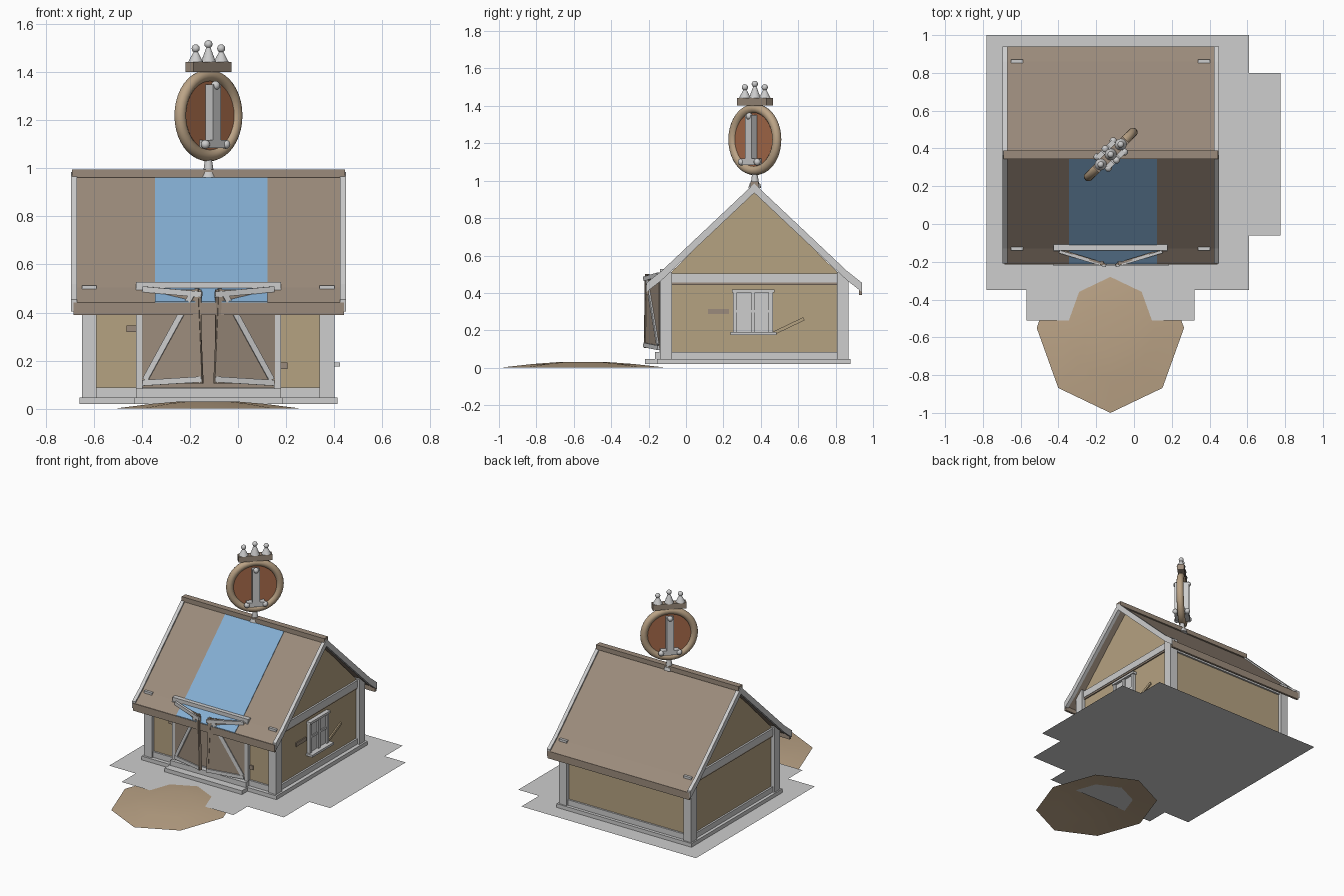
import bpy, bmesh, math
from mathutils import Vector, Matrix

if "Cube" in bpy.data.objects:
    bpy.data.objects.remove(bpy.data.objects["Cube"])


def material(name, rgb):
    m = bpy.data.materials.new(name)
    m.use_nodes = True
    m.diffuse_color = (*rgb, 1)
    m.node_tree.nodes["Principled BSDF"].inputs["Base Color"].default_value = (*rgb, 1)
    return m


GREY = material("pale grey", (.61, .61, .61))
BROWN = material("roof brown", (.33, .26, .2))
TAN = material("wall tan", (.46, .36, .22))
BLUE = material("sky blue", (.23, .42, .64))
SAND = material("sandy brown", (.5, .37, .24))
COPPER = material("copper", (.4, .15, .07))


def finish(name, bm, mat, smooth=False, matrix=None):
    bmesh.ops.recalc_face_normals(bm, faces=bm.faces)
    me = bpy.data.meshes.new(name)
    bm.to_mesh(me)
    bm.free()
    me.materials.append(mat)
    ob = bpy.data.objects.new(name, me)
    bpy.context.collection.objects.link(ob)
    if matrix:
        ob.matrix_world = matrix
    if smooth:
        bpy.context.view_layer.objects.active = ob
        ob.select_set(True)
        bpy.ops.object.shade_smooth_by_angle(angle=math.radians(40))
        ob.select_set(False)
    return ob


def box(name, x, y, z, mat, matrix=None):
    bm = bmesh.new()
    bmesh.ops.create_cube(bm, size=1)
    for v in bm.verts:
        v.co = [(a + b) / 2 + c * (b - a) for (a, b), c in zip((x, y, z), v.co)]
    return finish(name, bm, mat, False, matrix)


def prism(name, profile, x0, x1, mat):
    """Extrude a (y, z) outline along x."""
    bm = bmesh.new()
    f = bm.faces.new([bm.verts.new((x0, y, z)) for y, z in profile])
    r = bmesh.ops.extrude_face_region(bm, geom=[f])
    for v in r["geom"]:
        if isinstance(v, bmesh.types.BMVert):
            v.co.x = x1
    return finish(name, bm, mat)


def bar(name, p, q, height, depth, mat):
    """Box running from p to q; depth is horizontal."""
    p, q = Vector(p), Vector(q)
    d = (q - p).normalized()
    side = Vector((0, 0, 1)).cross(d).normalized()
    up = d.cross(side)
    m = Matrix((d, side, up)).transposed().to_4x4()
    m.translation = (p + q) / 2
    h = (q - p).length / 2
    return box(name, (-h, h), (-depth / 2, depth / 2), (-height / 2, height / 2), mat, m)


def cone(name, r1, r2, z0, z1, mat, matrix, u=0, n=16):
    bm = bmesh.new()
    bmesh.ops.create_cone(bm, cap_ends=True, segments=n, radius1=r1, radius2=r2, depth=z1 - z0)
    return finish(name, bm, mat, True, matrix @ Matrix.Translation((u, 0, (z0 + z1) / 2)))


def ball(name, r, loc, matrix):
    bm = bmesh.new()
    bmesh.ops.create_uvsphere(bm, u_segments=14, v_segments=8, radius=r)
    return finish(name, bm, GREY, True, matrix @ Matrix.Translation(loc))


# Paved ground
bm = bmesh.new()
outline = [(-.78, -.35), (-.57, -.35), (-.57, -.51), (.32, -.51), (.32, -.35), (.61, -.35),
           (.61, -.06), (.775, -.06), (.775, .8), (.61, .8), (.61, 1), (-.78, 1)]
bm.faces.new([bm.verts.new((x, y, .02)) for x, y in outline])
finish("paving", bm, GREY)

# Low dirt mound, octagonal
bm = bmesh.new()
rings = []
for r, z in ((.3, .03), (.6, .02), (1, 0)):
    rings.append([bm.verts.new((-.125 + .39 * r * math.sin(i * math.pi / 4),
                                -.55 - .45 * r * math.cos(i * math.pi / 4), z)) for i in range(8)])
top = bm.verts.new((-.125, -.55, .027))
for i in range(8):
    j = (i + 1) % 8
    bm.faces.new((top, rings[0][i], rings[0][j]))
    for a, b in zip(rings, rings[1:]):
        bm.faces.new((a[i], b[i], b[j], a[j]))
finish("dirt_mound", bm, SAND, True)

# Foundation and entrance steps
box("foundation", (-.66, .415), (-.155, .88), (.02, .047), GREY)
box("lower_step", (-.43, .185), (-.22, -.1), (.02, .047), GREY)
box("upper_step", (-.425, .178), (-.165, -.1), (.046, .083), GREY)

# House body with gables
prism("walls", [(-.115, .046), (.845, .046), (.845, .475), (.365, .95), (-.115, .475)],
      -.625, .375, TAN)

# Corner posts, sills and tie beams
for x in (-.65, .34):
    for y in (-.14, .806):
        box("corner_post", (x, x + .062), (y, y + .064), (.046, .513), GREY)
for x in (-.638, .362):
    box("side_sill", (x, x + .026), (-.1, .83), (.046, .085), GREY)
    box("side_beam", (x, x + .026), (-.1, .83), (.455, .505), GREY)
    box("side_beam_trim", (x + .004, x + .022), (-.1, .83), (.443, .455), BROWN)
for y in (-.128, .832):
    box("end_sill", (-.62, .37), (y, y + .026), (.046, .087), GREY)
    box("end_beam", (-.62, .37), (y, y + .026), (.43, .47), GREY)


# Roof with flared eaves
def roof_outline(rise, thick):
    line = [(-.21, .442), (-.13, .505), (.365, .972), (.86, .505), (.94, .442)]
    return ([(y, z + rise) for y, z in line] +
            [(y, z + rise - thick) for y, z in reversed(line)])


prism("roof", roof_outline(0, .03), -.675, .43, BROWN)
for x in (-.695, .424):
    prism("barge_board", roof_outline(.013, .05), x, x + .025, GREY)
prism("roof_blue_panel", [(-.212, .446), (-.13, .51), (.355, .968), (.355, .961),
                          (-.13, .503), (-.212, .439)], -.345, .122, BLUE)
box("ridge_beam", (-.69, .445), (.345, .388), (.962, .995), BROWN)
for y in (-.215, .925):
    box("eave_fascia", (-.685, .442), (y, y + .016), (.39, .442), BROWN)

# Door frame
for x in (-.425, .15):
    box("door_post", (x, x + .028), (-.143, -.11), (.083, .5), GREY)
box("door_lintel", (-.425, .178), (-.14, -.108), (.487, .528), GREY)
box("door_recess", (-.4, .152), (-.119, -.112), (.083, .487), BROWN)

# Two doors standing ajar, mirrored about the entrance centre
for s in (-1, 1):
    def at(t, z, out=0):
        return (-.123 + s * (.275 - .245 * t - out * .3), -.138 - .075 * t - out, z)
    bar("door_panel", at(0, .3), at(1, .3), .39, .012, BROWN)
    bar("door_bottom_rail", at(0, .107, .008), at(1, .122, .008), .024, .016, GREY)
    bar("door_top_rail", at(0, .497, .008), at(1, .475, .008), .024, .016, GREY)
    bar("door_brace", at(.04, .12, .008), at(.84, .478, .008), .024, .014, GREY)
    bar("door_edge", at(1, .105), at(.93, .5), .014, .022, BROWN)

# Exposed bricks and a leaning slat on the walls
box("front_brick", (-.465, -.42), (-.123, -.11), (.32, .345), BROWN)
box("front_brick", (.17, .205), (-.123, -.11), (.165, .193), BROWN)
box("side_brick", (.37, .383), (.117, .23), (.288, .315), BROWN)
bar("side_slat", (.378, .47, .185), (.378, .63, .262), .018, .012, TAN)

# Side window
box("window_pane", (.37, .386), (.255, .46), (.19, .41), GREY)
for y in (.25, .348, .442):
    box("window_upright", (.37, .398), (y, y + .022), (.19, .41), GREY)
box("window_crossbar", (.37, .394), (.26, .455), (.295, .31), GREY)
box("window_head", (.37, .405), (.245, .472), (.403, .419), GREY)
box("window_sill", (.37, .425), (.238, .483), (.176, .192), GREY)

# Round roof sign, turned halfway towards the side
sign = Matrix.Translation((-.123, .368, 0)) @ Matrix.Rotation(math.radians(45), 4, 'Z')
cone("sign_foot", .034, .028, .962, .985, GREY, sign)
cone("sign_stem", .022, .014, .985, 1.04, GREY, sign)
upright = sign @ Matrix.Translation((0, 0, 1.22)) @ Matrix.Rotation(math.pi / 2, 4, 'X')
bpy.ops.mesh.primitive_torus_add(major_segments=40, minor_segments=12,
                                 major_radius=.166, minor_radius=.025)
ring = bpy.context.object
ring.name = "sign_ring"
ring.matrix_world = upright
ring.data.materials.append(SAND)
bpy.ops.object.shade_smooth_by_angle(angle=math.radians(60))
ring.select_set(False)
cone("sign_disc", .16, .16, -.008, .008, COPPER, upright, n=40)

# Riveted metal pillar ornament on both sides of the disc
for s in (-1, 1):
    y = sorted((s * .008, s * .05))
    box("sign_pillar", (-.024, .024), y, (1.09, 1.35), GREY, sign)
    box("sign_pillar_base", (-.06, .06), y, (1.085, 1.118), GREY, sign)
    for u, z in ((-.06, 1.1), (.06, 1.1), (0, 1.345)):
        ball("sign_rivet", .019, (u, s * .042, z), sign)

# Crown on the sign
box("crown_band", (-.112, .112), (-.024, .024), (1.402, 1.443), BROWN, sign)
for u, z in ((-.075, 1.487), (0, 1.505), (.075, 1.487)):
    cone("crown_spike", .031, .008, 1.443, z, GREY, sign, u)
    ball("crown_ball", .017, (u, 0, z + .012), sign)
